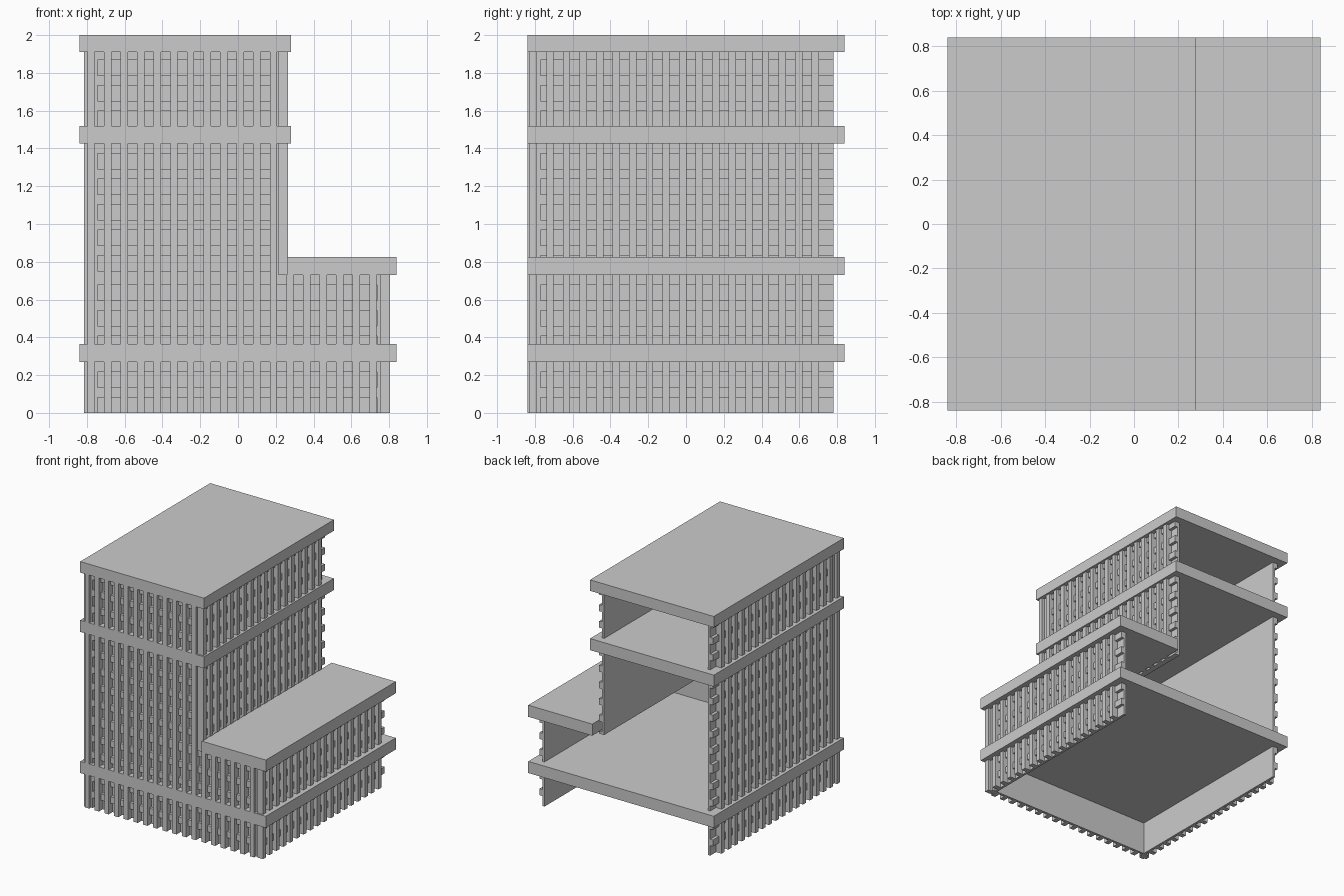
import bpy, bmesh
from mathutils import Vector

if "Cube" in bpy.data.objects:
    bpy.data.objects.remove(bpy.data.objects["Cube"])

PITCH, FIN = 0.0878, 0.039      # fin spacing and fin width
ROW, BAND = 0.135, 0.053        # storey spacing and spandrel height


def add_box(bm, lo, hi):
    lo, hi = Vector(lo), Vector(hi)
    verts = bmesh.ops.create_cube(bm, size=1)["verts"]
    for v in verts:
        v.co = (lo + hi) / 2 + Vector(c * s for c, s in zip(v.co, hi - lo))


def finish(bm, name):
    bmesh.ops.recalc_face_normals(bm, faces=bm.faces)
    mesh = bpy.data.meshes.new(name)
    bm.to_mesh(mesh)
    bm.free()
    obj = bpy.data.objects.new(name, mesh)
    bpy.context.collection.objects.link(obj)


def slab(name, x0, x1, z0, z1):
    bm = bmesh.new()
    add_box(bm, (x0, -0.84, z0), (x1, 0.84, z1))
    finish(bm, name)


def facade(name, side, outer, start, end, z0, z1, first_fin, top_band):
    """Flat backing, recessed spandrels and proud fins along one side."""
    bm = bmesh.new()
    sign = -1 if side in ("front", "left") else 1

    def part(depth_out, depth_in, a, b, low, high):
        d0, d1 = sorted((outer - sign * depth_out, outer - sign * depth_in))
        if side == "front":
            add_box(bm, (a, d0, low), (b, d1, high))
        else:
            add_box(bm, (d0, a, low), (d1, b, high))

    # backing wall
    part(0.05, 0.07, start, end, z0, z1)
    # spandrels, counted down from the top band
    z = top_band
    while z > z0 + 0.005:
        part(0.025, 0.05, start, end, max(z - BAND, z0), min(z, z1))
        z -= ROW
    # vertical fins
    c = first_fin
    while c + FIN / 2 < end + 0.01:
        part(0, 0.05, c - FIN / 2, c + FIN / 2, z0, z1)
        c += PITCH
    finish(bm, name)


# floor and roof slabs
slab("base_slab", -0.84, 0.84, 0.27, 0.365)
slab("podium_roof", 0.26, 0.84, 0.73, 0.825)
slab("tower_slab", -0.84, 0.28, 1.425, 1.52)
slab("tower_roof", -0.84, 0.28, 1.91, 2.0)

# storeys: name, bottom, top, top of highest spandrel, is tower
sections = [
    ("base", 0.0, 0.27, 0.27, False),
    ("podium", 0.365, 0.73, 0.73, False),
    ("lower_tower", 0.73, 1.425, 1.425, True),
    ("upper_tower", 1.52, 1.91, 1.92, True),
]
for name, z0, z1, band, tower in sections:
    right = 0.265 if tower else 0.805
    facade(name + "_front", "front", -0.84, -0.79, right - 0.025, z0, z1, -0.778, band)
    facade(name + "_left", "left", -0.815, -0.815, 0.78, z0, z1, -0.808, band)
    facade(name + "_right", "right", right, -0.815, 0.78, z0, z1, -0.808, band)
